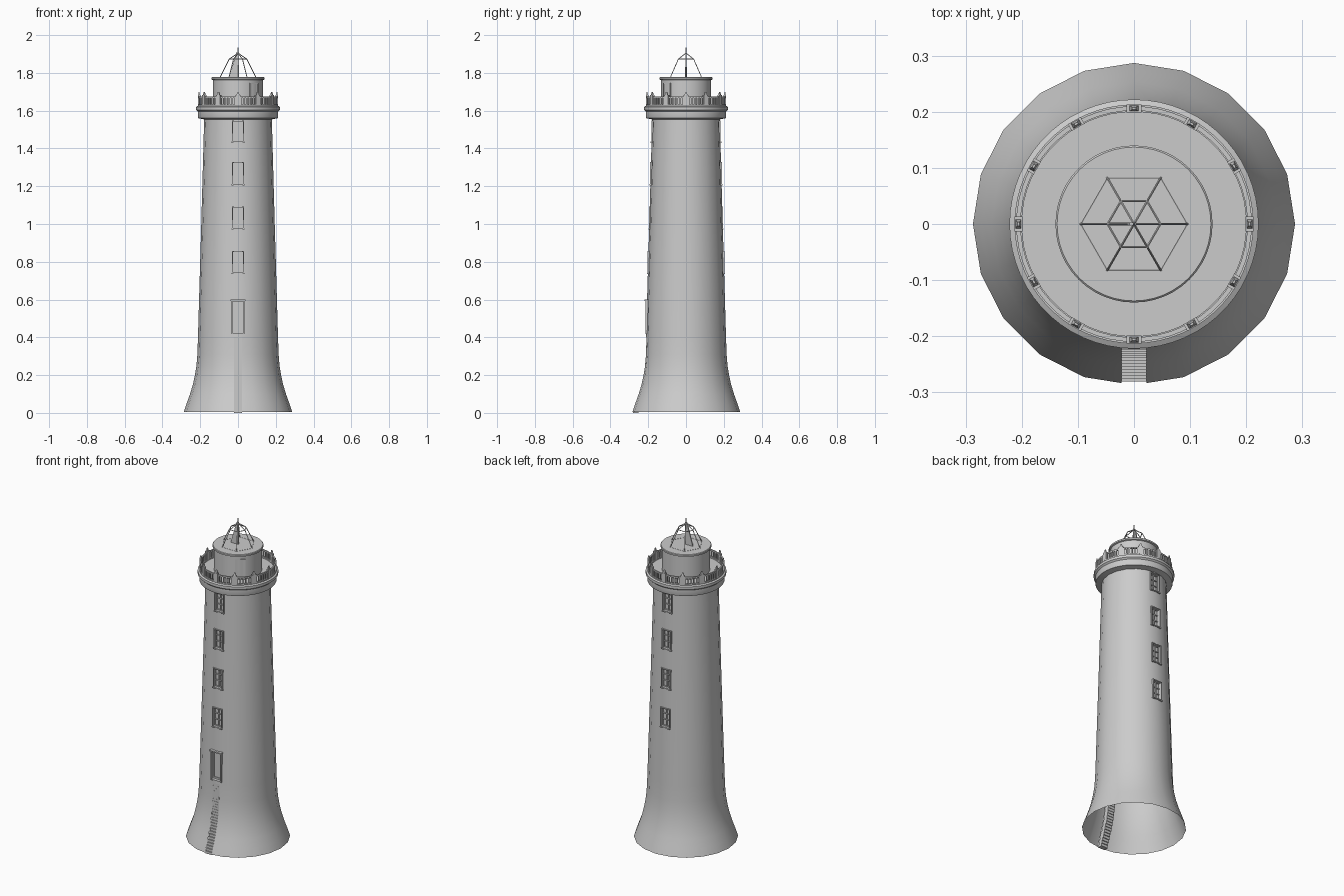
import bpy, bmesh, math
from mathutils import Matrix, Vector

if "Cube" in bpy.data.objects:
    bpy.data.objects.remove(bpy.data.objects["Cube"])

TOWER = [(.287, .005), (.272, .05), (.254, .1), (.239, .15), (.228, .2),
         (.220, .25), (.215, .31), (.212, .4), (.195, .98), (.179, 1.56)]


def radius(z):
    for (r0, z0), (r1, z1) in zip(TOWER, TOWER[1:]):
        if z <= z1:
            return r0 + (r1 - r0) * (z - z0) / (z1 - z0)
    return TOWER[-1][0]


def finish(bm, name, smooth=False):
    me = bpy.data.meshes.new(name)
    bm.to_mesh(me)
    bm.free()
    ob = bpy.data.objects.new(name, me)
    bpy.context.collection.objects.link(ob)
    if smooth:
        bpy.ops.object.select_all(action='DESELECT')
        ob.select_set(True)
        bpy.context.view_layer.objects.active = ob
        bpy.ops.object.shade_smooth_by_angle(angle=math.radians(32))
    return ob


def lathe(bm, profile, n, close=False):
    rings = []
    for r, z in profile:
        if r == 0:
            rings.append([bm.verts.new((0, 0, z))])
        else:
            rings.append([bm.verts.new((r * math.cos(a), r * math.sin(a), z))
                          for a in (2 * math.pi * i / n - math.pi / 2 for i in range(n))])
    if close:
        rings.append(rings[0])
    for a, b in zip(rings, rings[1:]):
        for i in range(n):
            k = (i + 1) % n
            if len(b) == 1:
                bm.faces.new((a[i], a[k], b[0]))
            else:
                bm.faces.new((a[i], a[k], b[k], b[i]))


def box(bm, x0, x1, y0, y1, z0, z1, turn=0.0):
    m = (Matrix.Rotation(turn, 4, 'Z')
         @ Matrix.Translation(((x0 + x1) / 2, (y0 + y1) / 2, (z0 + z1) / 2))
         @ Matrix.Diagonal((x1 - x0, y1 - y0, z1 - z0, 1)))
    return bmesh.ops.create_cube(bm, size=1, matrix=m)['verts']


def bar(bm, a, b, r, r2=None, n=6):
    a, b = Vector(a), Vector(b)
    d = b - a
    m = Matrix.Translation((a + b) / 2) @ d.to_track_quat('Z', 'Y').to_matrix().to_4x4()
    bmesh.ops.create_cone(bm, cap_ends=True, segments=n, radius1=r,
                          radius2=r if r2 is None else r2, depth=d.length, matrix=m)


def cut_opening(bm, side, hw, z0, z1):
    def near(test):
        fs = [f for f in bm.faces if f.calc_center_median().y * side > 0
              and abs(f.calc_center_median().x) < .06 and test(f.calc_center_median())]
        return fs + list({e for f in fs for e in f.edges}) + list({v for f in fs for v in f.verts})
    for z in (z0, z1):
        bmesh.ops.bisect_plane(bm, geom=near(lambda c: True), dist=1e-6,
                               plane_co=(0, 0, z), plane_no=(0, 0, 1))
    for x in (-hw, hw):
        bmesh.ops.bisect_plane(bm, geom=near(lambda c: z0 < c.z < z1), dist=1e-6,
                               plane_co=(x, 0, 0), plane_no=(1, 0, 0))
    dead = [f for f in near(lambda c: z0 < c.z < z1 and abs(c.x) < hw)
            if isinstance(f, bmesh.types.BMFace)]
    bmesh.ops.delete(bm, geom=dead, context='FACES')


WINDOWS = [(.74, .855), (.975, 1.09), (1.21, 1.325), (1.435, 1.545)]
DOOR = (.42, .592)
STAIR_TOP = .402

# Tower shell, open below, with window, door and stair openings
bm = bmesh.new()
lathe(bm, TOWER, 20)
for z0, z1 in WINDOWS:
    for side in (-1, 1):
        cut_opening(bm, side, .03, z0, z1)
cut_opening(bm, -1, .033, *DOOR)
cut_opening(bm, -1, .022, 0, STAIR_TOP)
finish(bm, "tower_wall", True)


def frame(bm, hw, z0, z1, out, depth, t, turn):
    """Four-sided surround, slightly proud of the wall."""
    y0, y1 = -out, -out + depth
    box(bm, -hw, -hw + t, y0, y1, z0, z1, turn)
    box(bm, hw - t, hw, y0, y1, z0, z1, turn)
    box(bm, -hw + t, hw - t, y0, y1, z0, z0 + t, turn)
    box(bm, -hw + t, hw - t, y0, y1, z1 - t, z1, turn)


# Windows on the front and back
for label, turn in (("front", 0), ("back", math.pi)):
    for k, (z0, z1) in enumerate(WINDOWS):
        bm = bmesh.new()
        r = radius((z0 + z1) / 2)
        frame(bm, .032, z0 - .002, z1 + .002, r + .003, .028, .005, turn)
        box(bm, -.028, .028, -r + .019, -r + .023, z0, z1, turn)
        frame(bm, .028, z0 + .002, z1 - .002, r - .012, .008, .004, turn)
        box(bm, -.003, .003, -r + .012, -r + .019, z0, z1, turn)
        for f in (.36, .68):
            z = z0 + f * (z1 - z0)
            box(bm, -.028, .028, -r + .012, -r + .019, z - .002, z + .002, turn)
        box(bm, -.034, .034, -r - .006, -r + .006, z0 - .005, z0 + .001, turn)
        finish(bm, f"window_{label}_{k + 1}")

# Entrance door with surround and hood
bm = bmesh.new()
r = radius(.5)
frame(bm, .036, DOOR[0] - .003, DOOR[1] + .003, r + .005, .03, .006, 0)
box(bm, -.04, .04, -r - .01, -r + .01, DOOR[1], DOOR[1] + .007)
finish(bm, "door_surround")
bm = bmesh.new()
box(bm, -.031, .031, -r + .014, -r + .02, *DOOR)
frame(bm, .027, DOOR[0] + .01, DOOR[1] - .008, r - .01, .005, .005, 0)
finish(bm, "entrance_door")

# Steps set into the front of the flared base
bm = bmesh.new()
steps = 26
for i in range(steps):
    z0, z1 = STAIR_TOP * i / steps, STAIR_TOP * (i + 1) / steps
    y = -radius(max(z1, .005)) + .003
    box(bm, -.022, .022, y, y + .028, z0, z1)
finish(bm, "stairs")

# Gallery: cornice under the deck, deck on top
bm = bmesh.new()
lathe(bm, [(.175, 1.553), (.211, 1.56), (.213, 1.565), (.213, 1.596), (.222, 1.604),
           (.222, 1.62), (.213, 1.625), (.213, 1.632), (.2, 1.632), (.2, 1.624),
           (.12, 1.624)], 60)
finish(bm, "gallery", True)

# Balustrade rail, posts and balusters
bm = bmesh.new()
lathe(bm, [(.202, 1.666), (.210, 1.666), (.210, 1.674), (.202, 1.674)], 60, True)
finish(bm, "gallery_rail", True)
bm = bmesh.new()
bal = bmesh.new()
for i in range(12):
    a = i * math.pi / 6
    box(bm, -.013, .013, -.213, -.199, 1.63, 1.682, a)
    cap = box(bm, -.008, .008, -.211, -.201, 1.682, 1.7, a)
    for v in cap:
        if v.co.z > 1.69:
            c = Matrix.Rotation(a, 3, 'Z') @ Vector((0, -.206, 1.7))
            v.co = v.co.lerp(c, .6)
    for k in range(1, 7):
        box(bal, -.0035, .0035, -.2095, -.2025, 1.63, 1.667, a + (k / 7) * math.pi / 6)
finish(bm, "gallery_posts")
finish(bal, "balusters")

# Lantern room and roof lip
bm = bmesh.new()
lathe(bm, [(.132, 1.62), (.132, 1.762), (.14, 1.765), (.14, 1.774),
           (.137, 1.777), (0, 1.777)], 48)
finish(bm, "lantern_room", True)

# Small door onto the gallery
bm = bmesh.new()
a = math.radians(40)
frame(bm, .029, 1.624, 1.746, .134, .012, .004, a)
box(bm, -.026, .026, -.131, -.124, 1.624, 1.744, a)
finish(bm, "gallery_door")

# Six-sided cage on the roof
bm = bmesh.new()


def corner(i, r, z):
    return (r * math.cos(i * math.pi / 3), r * math.sin(i * math.pi / 3), z)


for i in range(6):
    lo, hi = corner(i, .095, 1.777), corner(i, .047, 1.873)
    bar(bm, lo, hi, .0022)
    bar(bm, hi, (0, 0, 1.905), .0022)
    bar(bm, hi, corner(i + 1, .047, 1.873), .0022)
    bar(bm, lo, corner(i + 1, .095, 1.777), .0018)
finish(bm, "roof_cage")

# Flat vane and thin needle in the middle
bm = bmesh.new()
outline = [(-.047, 1.777), (.004, 1.777), (.004, 1.91), (-.008, 1.91)]
va = [[bm.verts.new((x, y, z)) for x, z in outline] for y in (-.003, .003)]
bm.faces.new(va[0])
bm.faces.new(va[1][::-1])
for i in range(4):
    k = (i + 1) % 4
    bm.faces.new((va[0][k], va[0][i], va[1][i], va[1][k]))
finish(bm, "vane")
bm = bmesh.new()
bar(bm, (0, 0, 1.777), (0, 0, 1.935), .005, .002)
bar(bm, (0, 0, 1.93), (0, 0, 2.0), .0012, .0003)
finish(bm, "needle")
